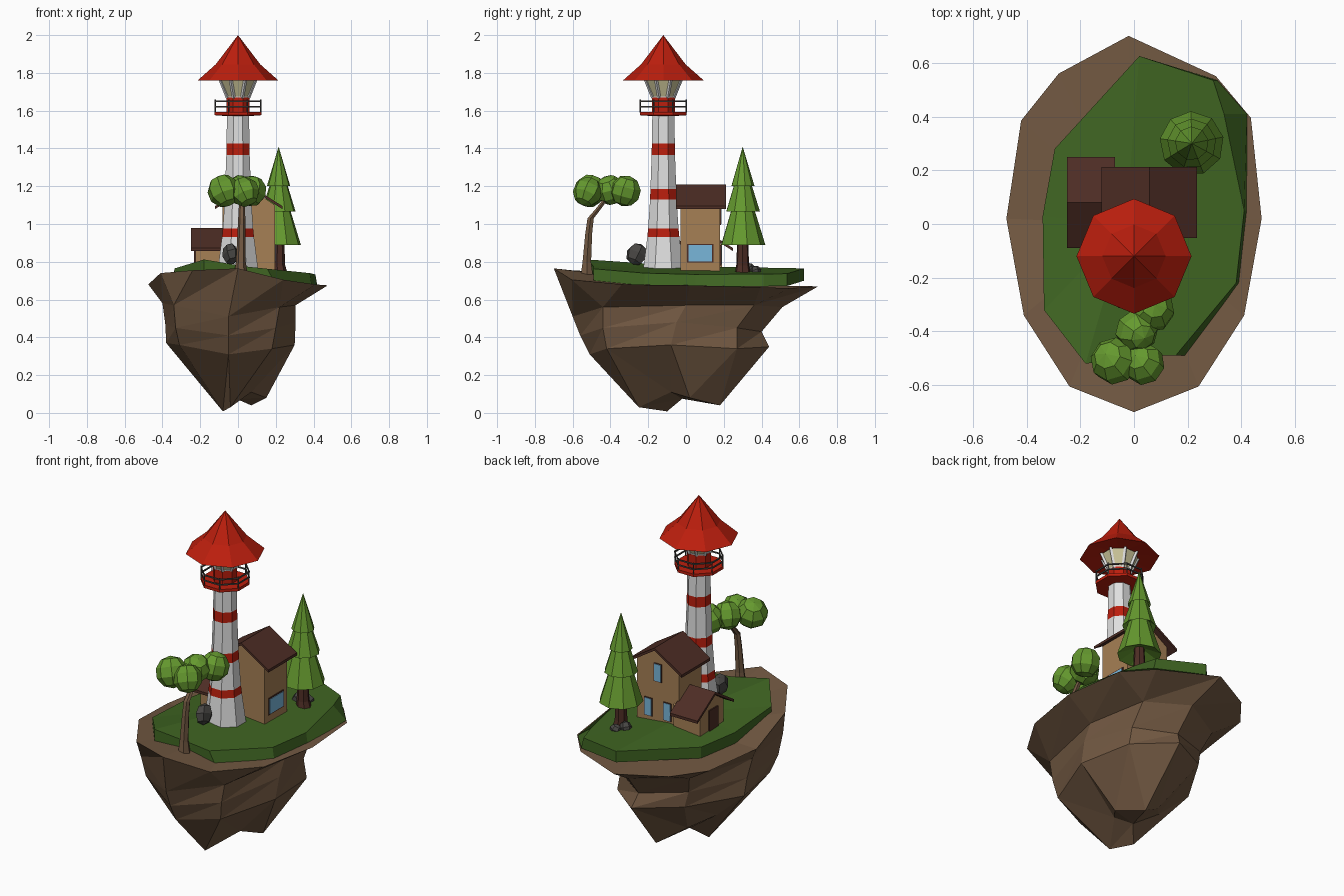
import bpy, bmesh, math, random
from mathutils import Vector, Euler

if "Cube" in bpy.data.objects:
    bpy.data.objects.remove(bpy.data.objects["Cube"])

random.seed(4)


def material(name, *rgb):
    m = bpy.data.materials.new(name)
    m.diffuse_color = (*rgb, 1)
    m.use_nodes = True
    m.node_tree.nodes["Principled BSDF"].inputs["Base Color"].default_value = m.diffuse_color
    return m


ROCK = material("earth brown", .17, .10, .055)
GRASS = material("grass green", .05, .13, .016)
LEAF = material("leaf green", .13, .32, .028)
RED = material("red", .5, .013, .004)
WHITE = material("white", .74, .74, .74)
TAN = material("wall tan", .38, .215, .09)
DARK = material("dark wood", .075, .026, .018)
BLUE = material("window blue", .19, .47, .70)
GREY = material("dark grey", .065, .062, .058)
GLASS = material("lamp glass", .62, .58, .33)


def finish(name, bm, *mats):
    bmesh.ops.recalc_face_normals(bm, faces=bm.faces[:])
    me = bpy.data.meshes.new(name)
    bm.to_mesh(me)
    bm.free()
    for m in mats:
        me.materials.append(m)
    ob = bpy.data.objects.new(name, me)
    bpy.context.collection.objects.link(ob)
    return ob


def loft(name, sections, n, mats, turn=0.0, cap=True, pick=None):
    """Horizontal n-gon rings (x, y, z, r) joined in order; pick(i) gives the material of band i."""
    bm = bmesh.new()
    rings = []
    for x, y, z, r in sections:
        if r < 1e-4:
            rings.append([bm.verts.new((x, y, z))] * n)
        else:
            rings.append([bm.verts.new((x + r * math.cos(turn + math.tau * k / n),
                                        y + r * math.sin(turn + math.tau * k / n), z)) for k in range(n)])
    for i, (a, b) in enumerate(zip(rings, rings[1:])):
        for k in range(n):
            q = list(dict.fromkeys((a[k], a[(k + 1) % n], b[(k + 1) % n], b[k])))
            bm.faces.new(q).material_index = pick(i) if pick else 0
    if cap:
        for r in (rings[0], rings[-1]):
            if r[0] != r[1]:
                bm.faces.new(r)
    else:
        bmesh.ops.remove_doubles(bm, verts=bm.verts[:], dist=1e-5)
    return finish(name, bm, *mats)


def prism(name, poly, a0, a1, along, centre, mat):
    """Profile of (offset, z) points extruded along x or y."""
    bm = bmesh.new()
    put = (lambda u, a, z: (a, centre + u, z)) if along == "x" else (lambda u, a, z: (centre + u, a, z))
    e0, e1 = ([bm.verts.new(put(u, a, z)) for u, z in poly] for a in (a0, a1))
    bm.faces.new(e0)
    bm.faces.new(e1)
    for k in range(len(poly)):
        j = (k + 1) % len(poly)
        bm.faces.new((e0[k], e0[j], e1[j], e1[k]))
    return finish(name, bm, mat)


def box(name, x0, x1, y0, y1, z0, z1, mat):
    return prism(name, [(x0, z0), (x1, z0), (x1, z1), (x0, z1)], y0, y1, "y", 0, mat)


def blob(name, centre, size, mat, seg=8, rings=5):
    bm = bmesh.new()
    bmesh.ops.create_uvsphere(bm, u_segments=seg, v_segments=rings, radius=1)
    rot = Euler([random.uniform(-.5, .5) for _ in range(3)]).to_matrix()
    for v in bm.verts:
        p = rot @ v.co
        v.co = Vector(c + s * q for c, s, q in zip(centre, size, p))
    return finish(name, bm, mat)


# floating rock: rings of differing counts, zipped together with triangles
rock_rings = [
    [(0, -.70, .765), (.24, -.605, .705), (.41, -.34, .68), (.475, .02, .675), (.435, .395, .665), (.305, .55, .66),
     (-.02, .70, .67), (-.28, .56, .67), (-.42, .385, .675), (-.475, .02, .68), (-.41, -.34, .74), (-.24, -.605, .755)],
    [(-.05, -.60, .51), (.22, -.44, .56), (.305, 0, .57), (.24, .36, .57),
     (.02, .51, .56), (-.26, .34, .57), (-.40, -.05, .58), (-.34, -.42, .57)],
    [(-.05, -.56, .41), (.20, -.44, .45), (.305, -.05, .48), (.24, .27, .45),
     (.03, .40, .43), (-.22, .29, .46), (-.385, -.02, .47), (-.33, -.39, .45)],
    [(-.05, -.51, .31), (.18, -.42, .34), (.30, -.08, .36), (.26, .27, .34),
     (.05, .44, .35), (-.2, .30, .37), (-.38, 0, .37), (-.31, -.34, .36)],
    [(-.04, -.25, .03), (.07, -.08, .11), (.15, .02, .08), (.07, .18, .04),
     (-.08, .10, .14), (-.19, -.02, .2), (-.08, -.10, .008)]]
bm = bmesh.new()
rv = [[bm.verts.new(p) for p in ring] for ring in rock_rings]
for a, b in zip(rv, rv[1:]):
    i = j = 0
    n, m = len(a), len(b)
    while i < n or j < m:
        if j >= m or (i < n and (i + 1) / n <= (j + 1) / m):
            bm.faces.new((a[i % n], a[(i + 1) % n], b[j % m]))
            i += 1
        else:
            bm.faces.new((a[i % n], b[(j + 1) % m], b[j % m]))
            j += 1
for ring, tip in ((rv[0], (0, 0, .68)), (rv[-1], (-.01, -.02, .075))):
    c = bm.verts.new(tip)
    for k in range(len(ring)):
        bm.faces.new((ring[k], ring[(k + 1) % len(ring)], c))
finish("floating_rock", bm, ROCK)

# grass slab, falling away to both sides: x, y, top height and outward flare of the lower edge
lawn = [(.02, .625, .765, 0), (-.295, .28, .742, 0), (-.34, .03, .745, 0), (-.335, -.32, .765, 0),
        (-.18, -.52, .812, 0), (.04, -.49, .775, 0), (.155, -.49, .763, .035), (.38, -.22, .74, .01),
        (.41, .05, .733, .01), (.335, .41, .735, .085), (.295, .535, .737, .015)]
bm = bmesh.new()
top = [bm.verts.new((x, y, z)) for x, y, z, d in lawn]
low = [bm.verts.new((x + d, y, min(z - .065, .72))) for x, y, z, d in lawn]
hub = bm.verts.new((-.03, 0, .776))
bm.faces.new(low)
for k in range(len(lawn)):
    j = (k + 1) % len(lawn)
    bm.faces.new((top[k], top[j], low[j], low[k]))
    bm.faces.new((top[k], top[j], hub))
finish("grass", bm, GRASS)

# lighthouse
LY, FLAT = -.12, math.pi / 8


def lathe(name, profile, mats, turn=FLAT, cap=True, pick=None):
    return loft(name, [(0, LY, z, r) for r, z in profile], 8, mats, turn, cap, pick)


lathe("tower", [(.118, .74), (.092, .93), (.087, .975), (.076, 1.13), (.074, 1.185), (.067, 1.365), (.066, 1.425),
                (.063, 1.58)], (WHITE, RED), pick=lambda i: i % 2)
lathe("balcony", [(.075, 1.572), (.134, 1.576), (.134, 1.593), (.066, 1.593), (.066, 1.67), (0, 1.67)], (RED,))
for z in (1.62, 1.651):
    lathe("railing", [(.129, z - .004), (.135, z - .004), (.135, z + .004), (.129, z + .004), (.129, z - .004)],
          (GREY,), cap=False)
lathe("lantern_glass", [(.056, 1.665), (.102, 1.765)], (GLASS,))
lathe("lantern_sill", [(.064, 1.665), (.066, 1.676), (0, 1.676)], (WHITE,))
for k in range(8):
    c, s = math.cos(FLAT + k * math.pi / 4), math.sin(FLAT + k * math.pi / 4)
    loft("railing_post", [(.131 * c, LY + .131 * s, z, .004) for z in (1.59, 1.66)], 4, (GREY,))
    loft("lantern_bar", [(r * c, LY + r * s, z, .01) for r, z in ((.058, 1.665), (.103, 1.768))], 4, (WHITE,))
lathe("lighthouse_roof", [(.09, 1.775), (.214, 1.76), (.118, 1.845), (0, 2.0)], (RED,), turn=0)


# house and annex: gabled body with a thin folded roof
def gabled(name, centre, along, w, body, z0, eave, W, roof, E, R, t=.016):
    peak = R - t
    prism(name + "_walls", [(-w, z0), (w, z0), (w, eave), (0, peak), (-w, eave)], *body, along, centre, TAN)
    prism(name + "_roof", [(-W, E), (0, R), (W, E), (W, E - t), (0, R - t), (-W, E - t)], *roof, along, centre, DARK)


gabled("house", .057, "y", .138, (-.03, .18), .72, 1.1, .178, (-.052, .213), 1.095, 1.208)
gabled("annex", .08, "x", .11, (-.225, -.05), .70, .892, .17, (-.25, -.07), .872, .98)

# windows and door as thin plates
box("side_window_frame", .194, .199, .005, .145, .795, .895, DARK)
box("side_window", .196, .202, .012, .138, .802, .888, BLUE)
for x, z in ((.057, 1.0), (-.005, .785), (.119, .785)):
    box("back_window_frame", x - .025, x + .025, .178, .184, z - .004, z + .104, DARK)
    box("back_window", x - .021, x + .021, .18, .187, z, z + .1, BLUE)
box("door", -.232, -.224, .03, .11, .735, .875, DARK)

# pine tree
PX, PY = .215, .30
loft("pine_trunk", [(PX + .01, PY, .70, .05), (PX, PY, .78, .035), (PX, PY, .95, .028)], 7, (DARK,))
tiers = [(.03, .93), (.12, .89), (.058, 1.09), (.092, 1.065), (.042, 1.225), (.063, 1.20), (0, 1.41)]
loft("pine_foliage", [(PX, PY, z, r) for r, z in tiers], 9, (LEAF,), turn=.2)

# leaning round tree
loft("round_tree_trunk", [(.015, -.525, .72, .038), (.015, -.525, .80, .026), (.018, -.515, .95, .021),
                          (.02, -.505, 1.03, .019), (.02, -.46, 1.085, .016), (.02, -.42, 1.14, .014)], 6, (ROCK,))
for c, r in (((-.075, -.51, 1.175), .088), ((.035, -.52, 1.17), .08), ((.01, -.40, 1.18), .08),
             ((.07, -.32, 1.175), .083)):
    blob("round_tree_leaves", c, (r, r, r), LEAF)

# boulders
for c, s in (((-.04, -.26, .84), (.045, .06, .06)), ((.16, .335, .755), (.035, .035, .04)),
             ((.20, .37, .75), (.035, .03, .03))):
    blob("boulder", c, s, GREY, 6, 4)
